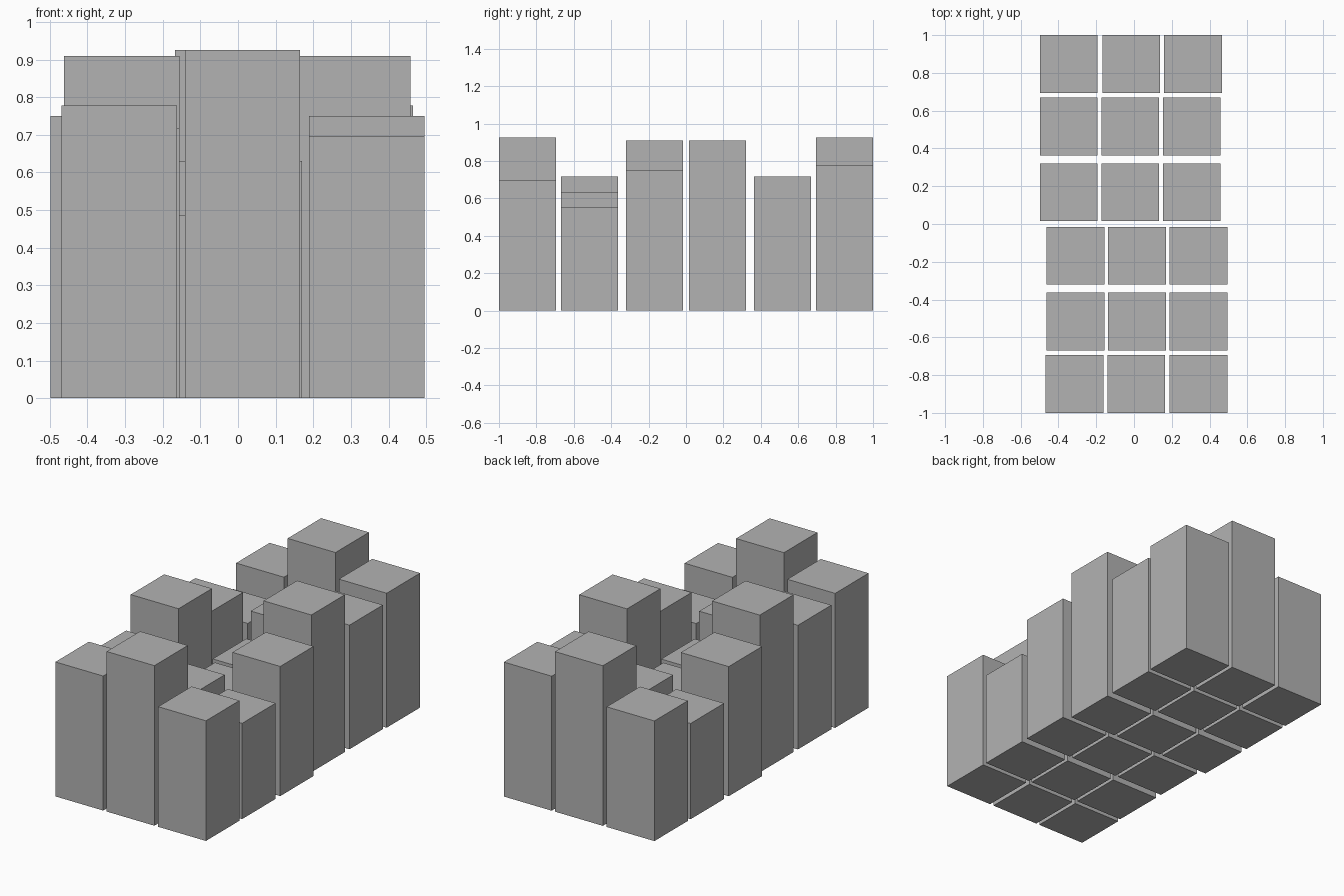
import bpy
import bmesh
from mathutils import Matrix

if "Cube" in bpy.data.objects:
    bpy.data.objects.remove(bpy.data.objects["Cube"])

SIZE = 0.306      # square footprint of every column
AXIS_X = -0.0015  # the block is symmetric under a half turn about this axis

grey = bpy.data.materials.new("stone_grey")
grey.diffuse_color = (0.45, 0.45, 0.45, 1.0)
grey.use_nodes = True
grey.node_tree.nodes["Principled BSDF"].inputs["Base Color"].default_value = grey.diffuse_color


def column(name, x, y, height):
    """Square column standing on the ground."""
    bm = bmesh.new()
    bmesh.ops.create_cube(bm, size=1.0, matrix=Matrix.Translation((0, 0, height / 2))
                          @ Matrix.Diagonal((SIZE, SIZE, height, 1)))
    mesh = bpy.data.meshes.new(name)
    bm.to_mesh(mesh)
    bm.free()
    mesh.materials.append(grey)
    obj = bpy.data.objects.new(name, mesh)
    obj.location = (x, y, 0)
    bpy.context.collection.objects.link(obj)


# Front half: row centre y, then (centre x, height) for left, middle, right
rows = [
    (-0.847, [(-0.3155, 0.778), (0.012, 0.926), (0.342, 0.695)]),
    (-0.516, [(-0.309, 0.718), (0.0165, 0.631), (0.342, 0.554)]),
    (-0.168, [(-0.309, 0.910), (0.0165, 0.487), (0.342, 0.750)]),
]

# Each front column has a twin in the back half, turned 180 degrees
for r, (y, cells) in enumerate(rows, 1):
    for c, (x, height) in enumerate(cells, 1):
        column(f"front_column_{r}_{c}", x, y, height)
        column(f"back_column_{r}_{c}", 2 * AXIS_X - x, -y, height)
